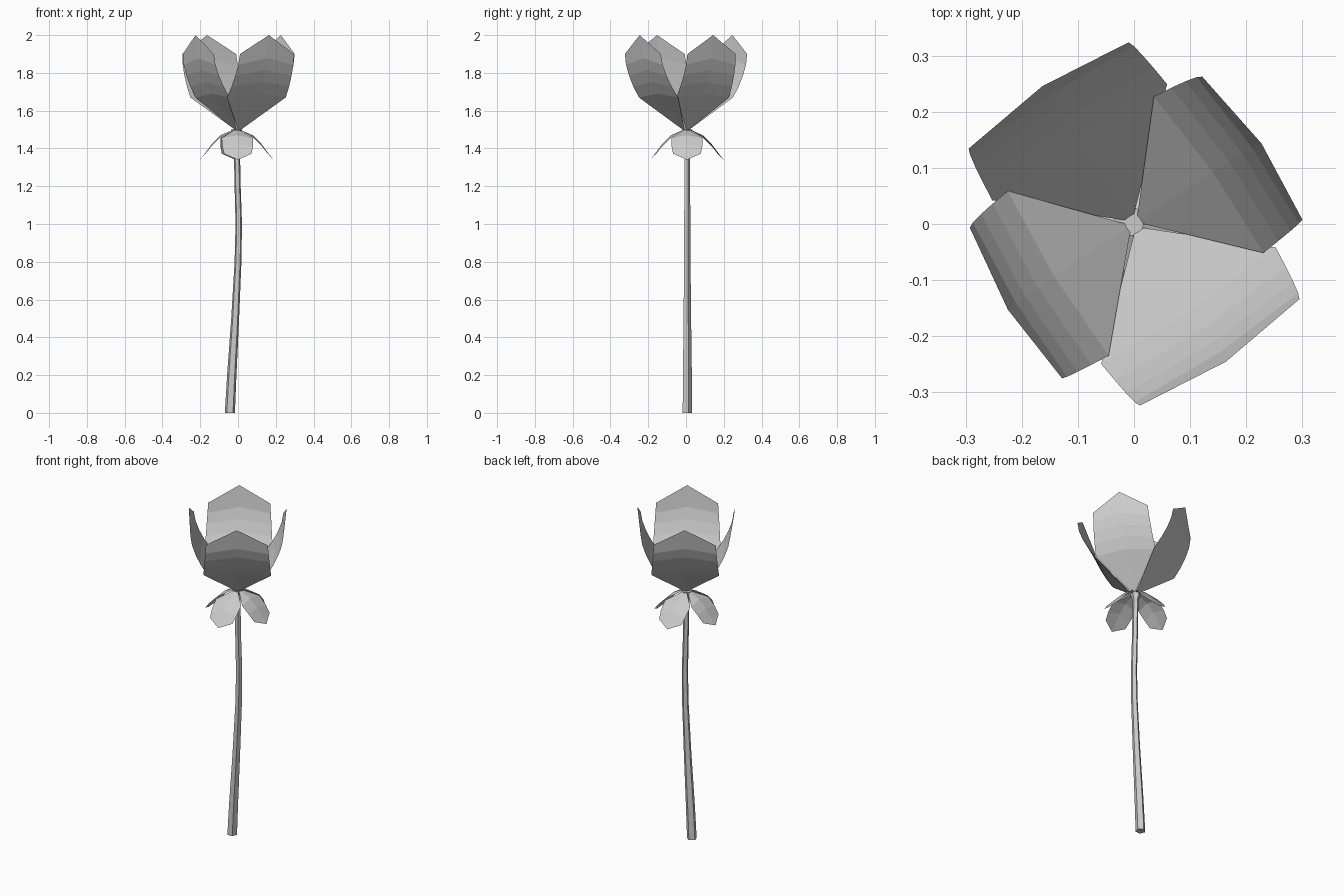
import bpy, bmesh
from math import sin, cos, radians, tau, pi

cube = bpy.data.objects.get("Cube")
if cube:
    bpy.data.objects.remove(cube)

grey = bpy.data.materials.new("plain_grey")
grey.use_nodes = True
COLOUR = (0.6, 0.6, 0.6, 1)
grey.diffuse_color = COLOUR
grey.node_tree.nodes["Principled BSDF"].inputs["Base Color"].default_value = COLOUR


def finish(bm, name):
    mesh = bpy.data.meshes.new(name)
    bm.to_mesh(mesh)
    bm.free()
    mesh.materials.append(grey)
    obj = bpy.data.objects.new(name, mesh)
    bpy.context.collection.objects.link(obj)
    return obj


def blade(name, rows, tip, angle, spread=1.0, lean=0.0, centre=(0, 0)):
    """Folded leaf: rows of (edge radius, edge z, half width, mid radius, mid z), closed by a tip."""
    bm = bmesh.new()
    a = radians(angle)
    z0, z1 = rows[0][1], tip[1]

    def vert(r, side, z):
        side += lean * (z - z0) / (z1 - z0)
        r, side = r * spread, side * spread
        return bm.verts.new((centre[0] + r * cos(a) - side * sin(a),
                             centre[1] + r * sin(a) + side * cos(a), z))

    grid = [(vert(r, -w, z), vert(mr, 0, mz), vert(r, w, z)) for r, z, w, mr, mz in rows]
    for low, high in zip(grid, grid[1:]):
        for i in (0, 1):
            bm.faces.new((low[i], high[i], high[i + 1], low[i + 1]))
    end = vert(tip[0], 0, tip[1])
    for i in (0, 1):
        bm.faces.new((grid[-1][i], end, grid[-1][i + 1]))
    return finish(bm, name)


# Stem: five-sided tapering tube with a flared top
bm = bmesh.new()
path = [(-.043, 0, .028), (-.033, .2, .026), (-.015, .5, .022), (0, .8, .019), (.004, 1, .018),
        (-.002, 1.2, .017), (-.006, 1.4, .017), (-.007, 1.46, .018), (-.007, 1.5, .031)]
rings = [[bm.verts.new((x + r * cos(pi / 2 + tau * k / 5), .005 + r * sin(pi / 2 + tau * k / 5), z))
          for k in range(5)] for x, z, r in path]
for low, high in zip(rings, rings[1:]):
    for k in range(5):
        n = (k + 1) % 5
        bm.faces.new((low[k], low[n], high[n], high[k]))
bm.faces.new(rings[0][::-1])
bm.faces.new(rings[-1])
finish(bm, "stem")

# Petals: hexagonal cupped blades, one narrower facing pair
petal_rows = [(.015, 1.5, .01, .016, 1.5)]
for t, bulge in ((0, 0), (.25, .38), (.5, .68), (.75, .9), (1, 1)):
    petal_rows.append((.175 + .1 * bulge, 1.67 + .23 * t, .187 - .016 * t,
                       .185 + .1 * bulge, 1.69 + .25 * t))
for name, angle, spread, lean in (("front_petal", -56.3, 1, 0), ("back_petal", 123.6, 1, 0),
                                  ("left_petal", 35, .91, -.014), ("right_petal", 211.5, .92, .014)):
    blade(name, petal_rows, (.295, 2.0), angle, spread, lean)

# Sepals: small drooping blades beneath the petals
sepal_rows = [(.015, 1.5, .01, .016, 1.5), (.09, 1.455, .083, .085, 1.47),
              (.135, 1.41, .081, .13, 1.425), (.165, 1.372, .073, .167, 1.375)]
for name, angle in (("left_sepal", 0), ("back_sepal", 92), ("right_sepal", 180), ("front_sepal", 272)):
    blade(name, sepal_rows, (.195, 1.34), angle, centre=(-.007, .005))
